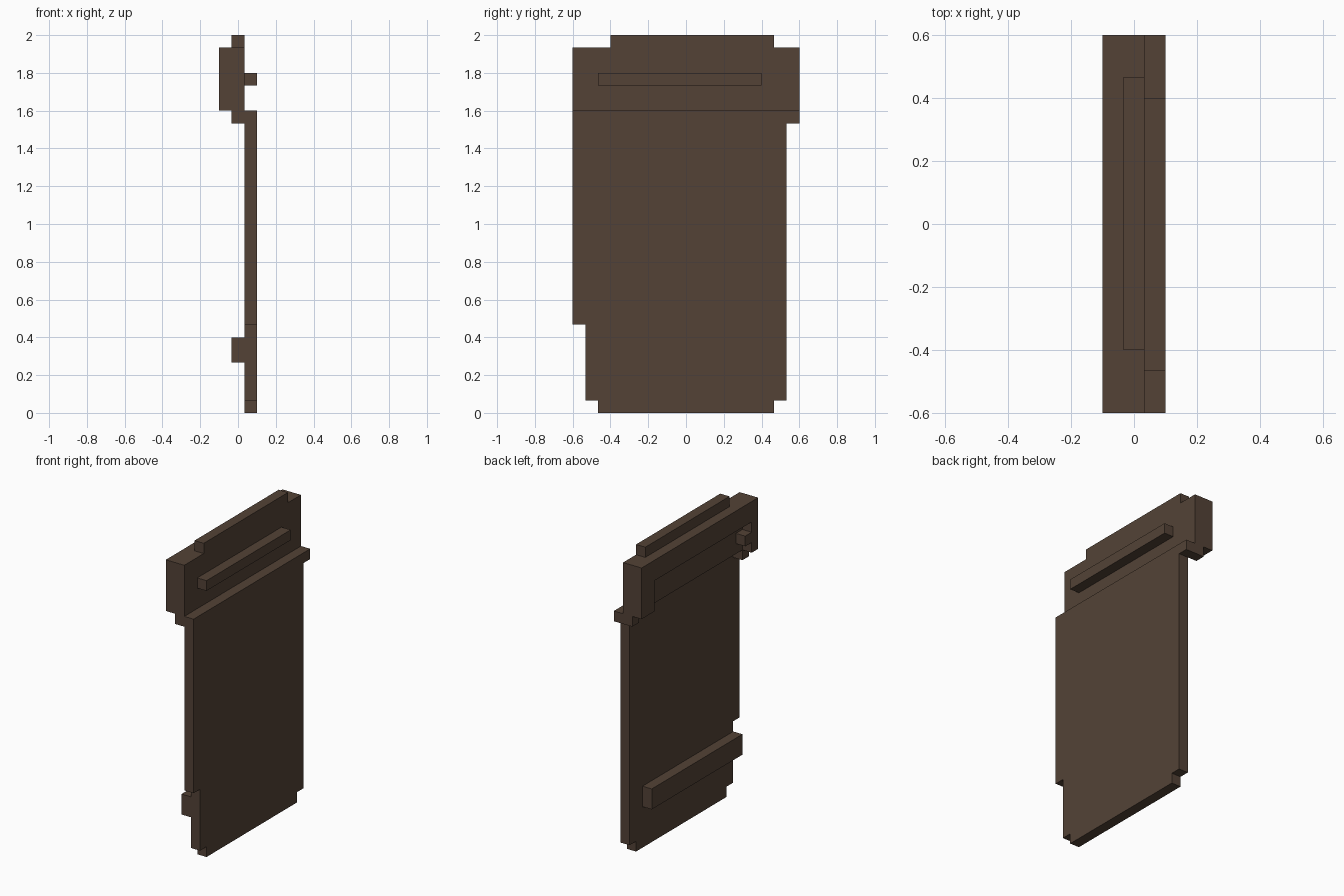
import bpy
import bmesh

cube = bpy.data.objects.get("Cube")
if cube:
    bpy.data.objects.remove(cube, do_unlink=True)

U = 2 / 30  # one grid step

wood = bpy.data.materials.new("dark_brown")
wood.use_nodes = True
COLOUR = (0.087, 0.055, 0.037, 1)
wood.diffuse_color = COLOUR
bsdf = wood.node_tree.nodes["Principled BSDF"]
bsdf.inputs["Base Color"].default_value = COLOUR
bsdf.inputs["Roughness"].default_value = 0.9


def plate(name, x0, outline):
    """Extrude a (y, z) outline by one grid step along +x."""
    bm = bmesh.new()
    face = bm.faces.new([bm.verts.new((x0 * U, y * U, z * U)) for y, z in outline])
    new = bmesh.ops.extrude_face_region(bm, geom=[face])["geom"]
    moved = [g for g in new if isinstance(g, bmesh.types.BMVert)]
    bmesh.ops.translate(bm, verts=moved, vec=(U, 0, 0))
    bmesh.ops.recalc_face_normals(bm, faces=bm.faces)
    mesh = bpy.data.meshes.new(name)
    bm.to_mesh(mesh)
    bm.free()
    mesh.materials.append(wood)
    obj = bpy.data.objects.new(name, mesh)
    bpy.context.collection.objects.link(obj)


def rect(y0, y1, z0, z1):
    return [(y0, z0), (y1, z0), (y1, z1), (y0, z1)]


# Large stepped board
plate("main_panel", 0.5, [(-7, 0), (7, 0), (7, 1), (8, 1), (8, 23), (9, 23), (9, 24),
                          (-9, 24), (-9, 7), (-8, 7), (-8, 1), (-7, 1)])

# Head block: middle layer with raised ridge and two lower tabs
plate("head_core", -0.5, [(-9, 23), (-8, 23), (-8, 24), (8, 24), (8, 23), (9, 23), (9, 29),
                          (7, 29), (7, 30), (-6, 30), (-6, 29), (-9, 29)])

# Outer layer of the head, open below with a small peg at one end
plate("head_frame", -1.5, [(-9, 24), (-8, 24), (-8, 25), (-7, 25), (-7, 26), (-8, 26),
                           (-8, 27), (7, 27), (7, 24), (9, 24), (9, 29), (-9, 29)])

# Raised rails
plate("upper_rail", 0.5, rect(-7, 6, 26, 27))
plate("lower_rail", -0.5, rect(-8, 6, 4, 6))
